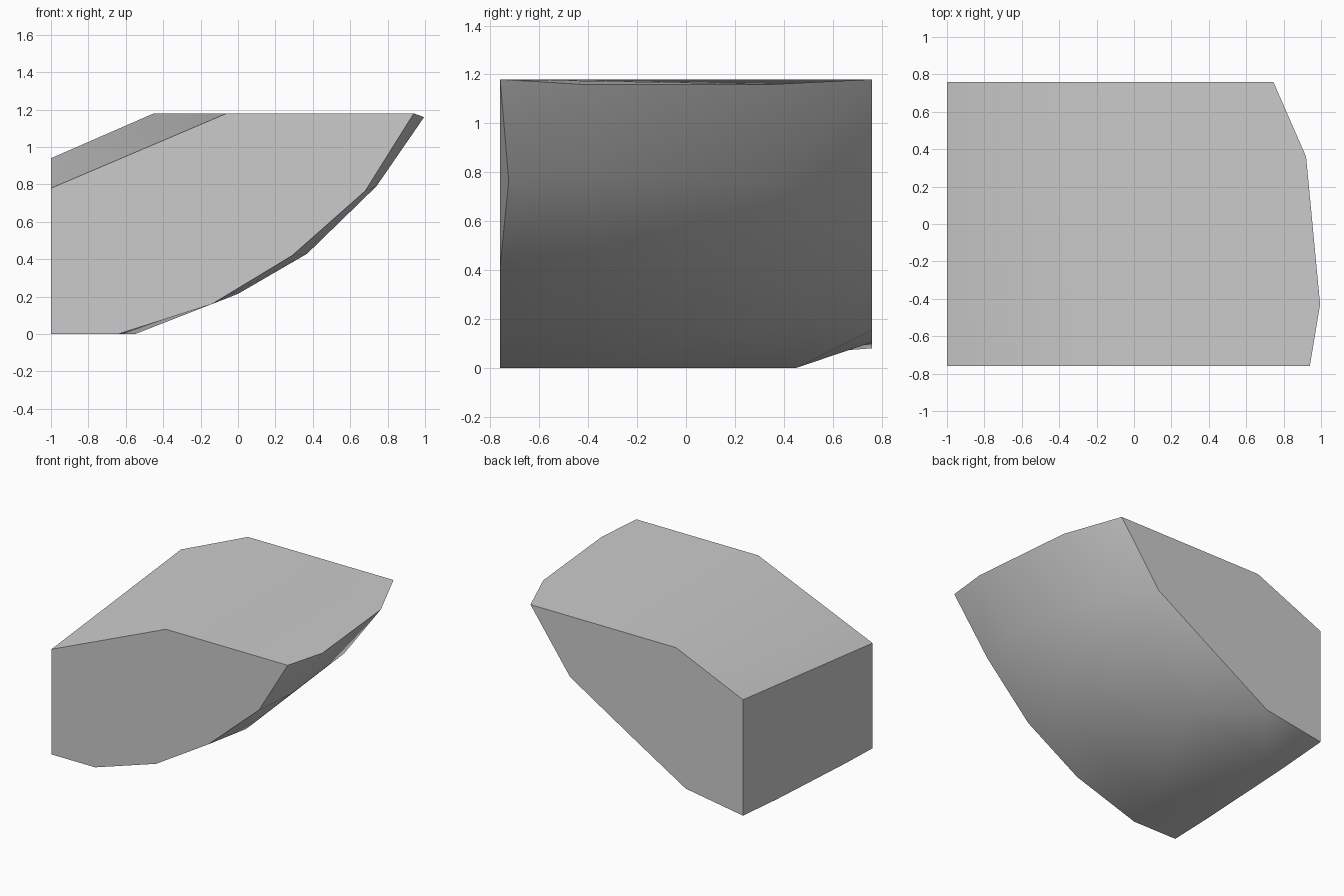
import bpy
import bmesh
import math

cube = bpy.data.objects.get("Cube")
if cube:
    bpy.data.objects.remove(cube, do_unlink=True)

# One plain grey material
grey = bpy.data.materials.new("light_grey")
grey.use_nodes = True
colour = (0.6, 0.6, 0.6, 1)
grey.diffuse_color = colour
grey.node_tree.nodes["Principled BSDF"].inputs["Base Color"].default_value = colour

# Underside ribs from front to back: default depth, then (x, z) or (x, z, y)
RIBS = [
    (-.76, [(-1, 0), (-.64, 0), (-.14, .16), (.29, .42), (.68, .765, -.725), (.94, 1.18)]),
    (-.43, [(-1, .01), (-.55, 0), (0, .215), (.37, .43), (.74, .79), (.995, 1.16)]),
    (.36, [(-1, .05), (-.8, 0, .45), (-.2, .19), (.26, .42), (.62, .755), (.92, 1.16)]),
    (.76, [(-1, .08), (-.85, .104), (-.53, .155), (-.08, .425), (.42, .73), (.745, 1.18)]),
]

bm = bmesh.new()
ribs = []
for depth, points in RIBS:
    ribs.append([bm.verts.new((p[0], p[2] if len(p) > 2 else depth, p[1])) for p in points])

# Curved underside between neighbouring ribs
for a, b in zip(ribs, ribs[1:]):
    for i in range(len(a) - 1):
        bm.faces.new((a[i], b[i], b[i + 1], a[i + 1]))

# Corners of the sloping part of the top
front_low, front_fold = (bm.verts.new(p) for p in [(-1, -.76, .78), (-.06, -.76, 1.18)])
back_low, back_fold = (bm.verts.new(p) for p in [(-1, .76, .94), (-.45, .76, 1.18)])

# Top, slope, end wall, front and back
rim = [rib[-1] for rib in ribs]
foot = [rib[0] for rib in ribs]
shell = [
    [front_fold] + rim + [back_fold],
    [front_low, front_fold, back_fold, back_low],
    foot + [back_low, front_low],
    ribs[0] + [front_fold, front_low],
    ribs[-1] + [back_fold, back_low],
]
for loop in shell:
    bm.faces.new(loop)
bmesh.ops.recalc_face_normals(bm, faces=bm.faces)

mesh = bpy.data.meshes.new("wedge_block")
bm.to_mesh(mesh)
bm.free()
mesh.materials.append(grey)
block = bpy.data.objects.new("wedge_block", mesh)
bpy.context.collection.objects.link(block)

# Soft underside with crisp outer edges
bpy.ops.object.select_all(action="DESELECT")
block.select_set(True)
bpy.context.view_layer.objects.active = block
bpy.ops.object.shade_smooth_by_angle(angle=math.radians(35))
